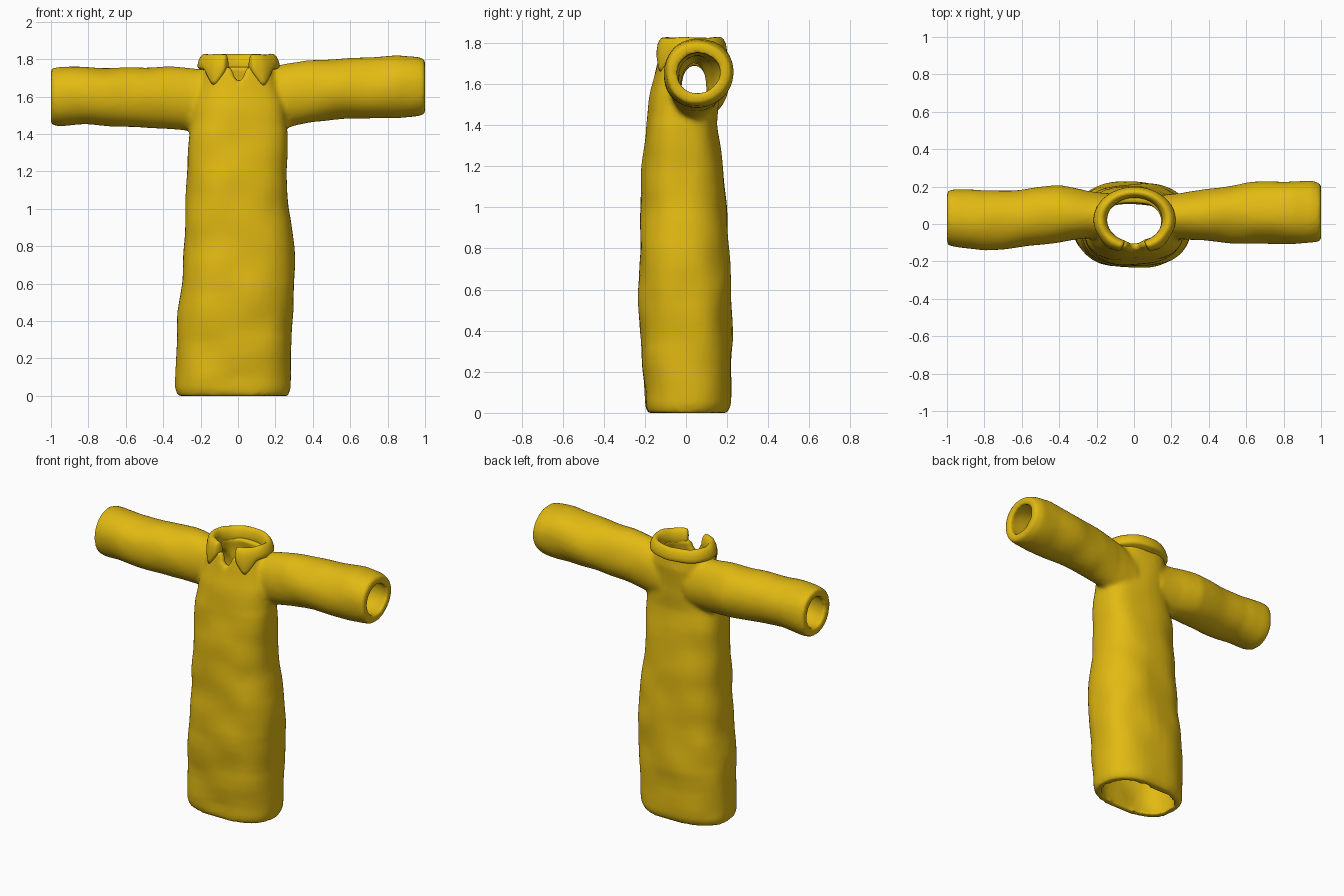
import bpy, bmesh, math
from mathutils import Vector, noise

if "Cube" in bpy.data.objects:
    bpy.data.objects.remove(bpy.data.objects["Cube"])

gold = bpy.data.materials.new("golden yellow")
gold.diffuse_color = (0.76, 0.49, 0.006, 1)
gold.use_nodes = True
gold.node_tree.nodes["Principled BSDF"].inputs["Base Color"].default_value = gold.diffuse_color


def add_object(name, bm):
    bmesh.ops.recalc_face_normals(bm, faces=bm.faces)
    me = bpy.data.meshes.new(name)
    bm.to_mesh(me)
    bm.free()
    ob = bpy.data.objects.new(name, me)
    bpy.context.collection.objects.link(ob)
    me.materials.append(gold)
    for p in me.polygons:
        p.use_smooth = True
    return ob


def skin(bm, rings):
    """Join closed rings of points and cap both ends."""
    vr = [[bm.verts.new(p) for p in r] for r in rings]
    n = len(vr[0])
    for a, b in zip(vr, vr[1:]):
        for i in range(n):
            j = (i + 1) % n
            bm.faces.new((a[i], a[j], b[j], b[i]))
    bm.faces.new(vr[0])
    bm.faces.new(vr[-1])


def tube(name, stations, axis, inset=0.0, power=2.0, extend=(0, 0), lump=0.012):
    """Rumpled cloth tube; station = (position, u min, u max, v min, v max)."""
    st = [list(s) for s in stations]
    rings, n, sub = [], 40, 5
    samples = []
    for a, b in zip(st, st[1:]):
        for k in range(sub):
            samples.append([p + (q - p) * k / sub for p, q in zip(a, b)])
    samples.append(st[-1])
    if extend[0]:
        samples.insert(0, [samples[0][0] + extend[0]] + samples[0][1:])
    if extend[1]:
        samples.append([samples[-1][0] + extend[1]] + samples[-1][1:])
    for t, u0, u1, v0, v1 in samples:
        ring = []
        for i in range(n):
            a = 2 * math.pi * i / n
            c, s = math.cos(a), math.sin(a)
            c = math.copysign(abs(c) ** (2 / power), c)
            s = math.copysign(abs(s) ** (2 / power), s)
            u = (u0 + u1) / 2 + c * ((u1 - u0) / 2 - inset)
            v = (v0 + v1) / 2 + s * ((v1 - v0) / 2 - inset)
            p = Vector((u, v, t)) if axis == 'z' else Vector((t, u, v))
            w = lump * noise.noise(p * 5.5)
            q = Vector((c, s, 0)) if axis == 'z' else Vector((0, c, s))
            ring.append(p + q * w)
        rings.append(ring)
    bm = bmesh.new()
    skin(bm, rings)
    return add_object(name, bm)


def boolean(target, tool, op):
    m = target.modifiers.new(op.lower(), 'BOOLEAN')
    m.object, m.operation, m.solver = tool, op, 'EXACT'
    tool.hide_render = True
    tool.hide_set(True)


# Outlines read along the gown and along each sleeve
gown = [(0.0, -.32, .275, -.19, .20), (.04, -.333, .287, -.20, .215), (.35, -.327, .287, -.22, .225),
        (.60, -.303, .303, -.232, .22), (.80, -.293, .298, -.227, .208), (1.0, -.283, .275, -.22, .195),
        (1.2, -.274, .263, -.212, .18), (1.4, -.265, .268, -.195, .155), (1.55, -.245, .25, -.17, .155),
        (1.68, -.20, .21, -.145, .17), (1.76, -.18, .185, -.125, .16)]
left = [(-1.0, -.12, .185, 1.455, 1.76), (-.95, -.13, .19, 1.445, 1.767), (-.8, -.145, .175, 1.445, 1.758),
        (-.6, -.125, .19, 1.437, 1.755), (-.4, -.105, .21, 1.43, 1.757), (-.25, -.08, .175, 1.41, 1.75),
        (-.1, -.08, .16, 1.40, 1.74)]
right = [(.1, -.08, .16, 1.40, 1.74), (.25, -.075, .16, 1.425, 1.78), (.4, -.095, .19, 1.467, 1.793),
         (.6, -.105, .22, 1.487, 1.805), (.85, -.107, .232, 1.485, 1.825), (.95, -.10, .23, 1.495, 1.818),
         (1.0, -.095, .21, 1.51, 1.80)]

# Robe: outer shell joined, then hollowed through hem, cuffs and neck
robe = tube("robe", gown, 'z', power=2.5)
boolean(robe, tube("left_sleeve_form", left, 'x'), 'UNION')
boolean(robe, tube("right_sleeve_form", right, 'x'), 'UNION')
boolean(robe, tube("gown_hollow", gown, 'z', .045, 2.5, (-.1, .15)), 'DIFFERENCE')
boolean(robe, tube("left_sleeve_hollow", left, 'x', .055, 2, (-.1, .15)), 'DIFFERENCE')
boolean(robe, tube("right_sleeve_hollow", right, 'x', .055, 2, (-.15, .1)), 'DIFFERENCE')

# V neckline cut in the front
bm = bmesh.new()
skin(bm, [[Vector((x, y, z)) for x, z in ((-.08, 1.87), (.09, 1.87), (.005, 1.65))] for y in (-.4, 0)])
boolean(robe, add_object("neckline_cutter", bm), 'DIFFERENCE')

# Soft rounded cloth edges
r = robe.modifiers.new("remesh", 'REMESH')
r.mode, r.voxel_size, r.use_smooth_shade = 'VOXEL', 0.014, True
s = robe.modifiers.new("soften", 'SMOOTH')
s.factor, s.iterations = 0.5, 6

# Collar: folded band open at the front, with a pointed tip at each end
rings = []
start, steps = 0.33, 56
for k in range(steps + 1):
    th = start + (2 * math.pi - 2 * start) * k / steps
    near = min(th, 2 * math.pi - th)
    tip = max(0, 1 - abs(near - .62) / (.29 if near < .62 else .40))
    wob = .006 * noise.noise(Vector((math.sin(th), math.cos(th), 3)) * 2)
    ring = []
    for f, z in ((.68, 1.72), (.66, 1.78), (.76, 1.825), (.88, 1.832), (.99, 1.80),
                 (1.03, 1.755 - .105 * tip), (.96, 1.745 - .105 * tip), (.85, 1.74 - .03 * tip)):
        g = f + (.07 * tip if f > .9 else 0)
        ring.append(Vector((.003 - .217 * g * math.sin(th),
                            .022 - .175 * g * math.cos(th), z + wob)))
    rings.append(ring)
bm = bmesh.new()
skin(bm, rings)
collar = add_object("collar", bm)
collar.modifiers.new("round", 'SUBSURF').render_levels = 1
